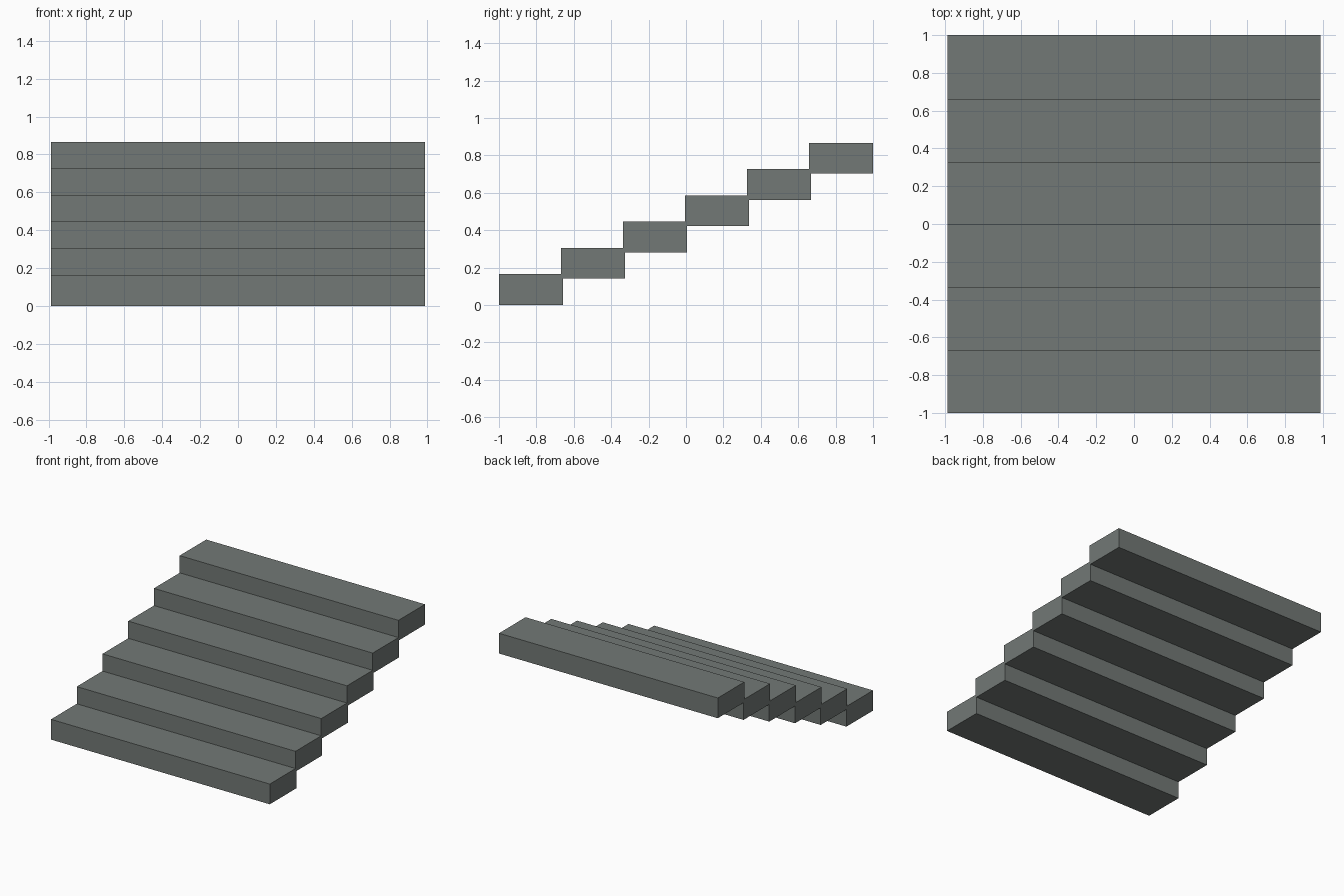
import bpy

if "Cube" in bpy.data.objects:
    bpy.data.objects.remove(bpy.data.objects["Cube"])

STEPS = 6
WIDTH, DEPTH, HEIGHT = 1.974, 0.342, 0.165
RUN = (2.0 - DEPTH) / (STEPS - 1)
RISE = 0.1404

# Greenish grey stone
stone = bpy.data.materials.new("stone")
stone.diffuse_color = (0.17, 0.19, 0.18, 1)
stone.use_nodes = True
stone.node_tree.nodes["Principled BSDF"].inputs["Base Color"].default_value = stone.diffuse_color


def add_box(name, size, location):
    bpy.ops.mesh.primitive_cube_add(size=1, location=location)
    box = bpy.context.object
    box.name = name
    box.scale = size
    bpy.ops.object.transform_apply(location=False, rotation=False, scale=True)
    box.data.materials.append(stone)
    return box


# Slab steps, each slightly overlapping the one below, rising to the back
for i in range(STEPS):
    add_box(f"step_{i + 1}", (WIDTH, DEPTH, HEIGHT),
            (0, -1 + DEPTH / 2 + i * RUN, HEIGHT / 2 + i * RISE))
